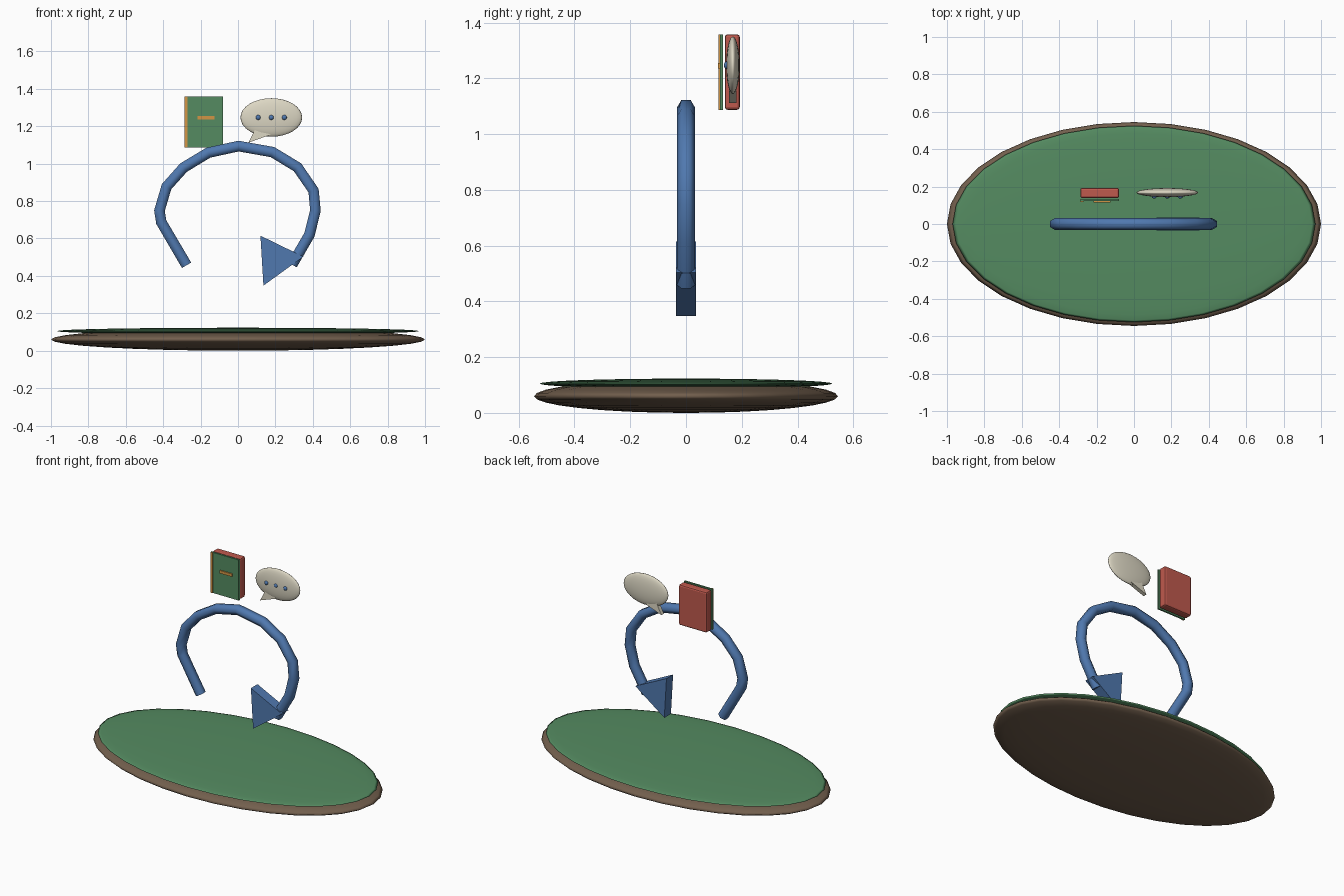
import bpy, bmesh, math
from mathutils import Vector

if "Cube" in bpy.data.objects:
    bpy.data.objects.remove(bpy.data.objects["Cube"])


def material(name, rgb):
    m = bpy.data.materials.new(name)
    m.diffuse_color = (*rgb, 1)
    m.use_nodes = True
    m.node_tree.nodes["Principled BSDF"].inputs["Base Color"].default_value = m.diffuse_color
    return m


BROWN = material("brown", (0.17, 0.115, 0.075))
GREEN = material("green", (0.09, 0.26, 0.12))
BLUE = material("blue", (0.08, 0.19, 0.43))
RED = material("red", (0.52, 0.1, 0.075))
ORANGE = material("orange", (0.65, 0.3, 0.06))
CREAM = material("cream", (0.72, 0.68, 0.55))


def ellipsoid(name, center, radii, mat, seg=32, rings=16):
    bpy.ops.mesh.primitive_uv_sphere_add(segments=seg, ring_count=rings, radius=1, location=center)
    o = bpy.context.object
    o.name = name
    o.scale = radii
    bpy.ops.object.transform_apply(location=False, rotation=False, scale=True)
    bpy.ops.object.shade_smooth()
    o.data.materials.append(mat)
    return o


def box(name, lo, hi, mat, bevel=0.0):
    lo, hi = Vector(lo), Vector(hi)
    bpy.ops.mesh.primitive_cube_add(size=1, location=(lo + hi) / 2)
    o = bpy.context.object
    o.name = name
    o.scale = hi - lo
    bpy.ops.object.transform_apply(location=False, rotation=False, scale=True)
    if bevel:
        b = o.modifiers.new("bevel", 'BEVEL')
        b.width = bevel
        b.segments = 2
    o.data.materials.append(mat)
    return o


def mesh_object(name, bm, mat):
    bmesh.ops.recalc_face_normals(bm, faces=bm.faces[:])
    me = bpy.data.meshes.new(name)
    bm.to_mesh(me)
    bm.free()
    o = bpy.data.objects.new(name, me)
    bpy.context.collection.objects.link(o)
    me.materials.append(mat)
    return o


def prism(name, outline, y0, y1, mat):
    bm = bmesh.new()
    front = [bm.verts.new((x, y0, z)) for x, z in outline]
    back = [bm.verts.new((x, y1, z)) for x, z in outline]
    bm.faces.new(front)
    bm.faces.new(back)
    n = len(outline)
    for i in range(n):
        j = (i + 1) % n
        bm.faces.new((front[i], front[j], back[j], back[i]))
    return mesh_object(name, bm, mat)


def tube(name, path, radius, sides, mat):
    pts = [Vector((x, 0, z)) for x, z in path]
    bm = bmesh.new()
    rings = []
    for i, p in enumerate(pts):
        d = Vector((0, 0, 0))
        if i > 0:
            d += (p - pts[i - 1]).normalized()
        if i < len(pts) - 1:
            d += (pts[i + 1] - p).normalized()
        side = d.normalized().cross(Vector((0, 1, 0)))
        rings.append([bm.verts.new(p + radius * (Vector((0, math.cos(a), 0)) + side * math.sin(a)))
                      for a in (2 * math.pi * k / sides for k in range(sides))])
    for a, b in zip(rings, rings[1:]):
        for k in range(sides):
            j = (k + 1) % sides
            bm.faces.new((a[k], a[j], b[j], b[k]))
    bm.faces.new(rings[0])
    bm.faces.new(rings[-1])
    o = mesh_object(name, bm, mat)
    bpy.ops.object.select_all(action='DESELECT')
    o.select_set(True)
    bpy.context.view_layer.objects.active = o
    bpy.ops.object.shade_smooth_by_angle(angle=math.radians(65))
    return o


# island base and grassy top
ellipsoid("base_disc", (0, 0, 0.06), (1.0, 0.545, 0.06), BROWN)
ellipsoid("grass_top", (0, 0, 0.105), (0.97, 0.525, 0.018), GREEN)

# looping arrow
tube("loop_shaft", [(-.275, .457), (-.41, .687), (-.42, .749), (-.382, .877), (-.291, .979),
                    (-.158, 1.059), (.003, 1.094), (.184, 1.062), (.318, .981), (.404, .856),
                    (.414, .749), (.382, .62), (.289, .46)], 0.033, 6, BLUE)
prism("arrow_head", [(.12, .615), (.35, .503), (.136, .348)], -0.035, 0.035, BLUE)

# book
box("book_body", (-.287, .139, 1.087), (-.08, .193, 1.358), RED, 0.01)
box("book_cover", (-.287, .122, 1.087), (-.08, .133, 1.358), GREEN)
box("book_spine_strip", (-.287, .117, 1.087), (-.27, .123, 1.358), ORANGE)
box("book_label", (-.217, .115, 1.236), (-.126, .123, 1.255), ORANGE)

# speech bubble with tail and dots
ellipsoid("speech_bubble", (.178, .168, 1.247), (.165, .024, .103), CREAM)
prism("bubble_tail", [(.095, 1.19), (.175, 1.155), (.055, 1.112)], .155, .181, CREAM)
for i in range(3):
    ellipsoid(f"bubble_dot_{i + 1}", (.108 + .07 * i, .145, 1.247), (.013, .009, .013), BLUE, 16, 8)
